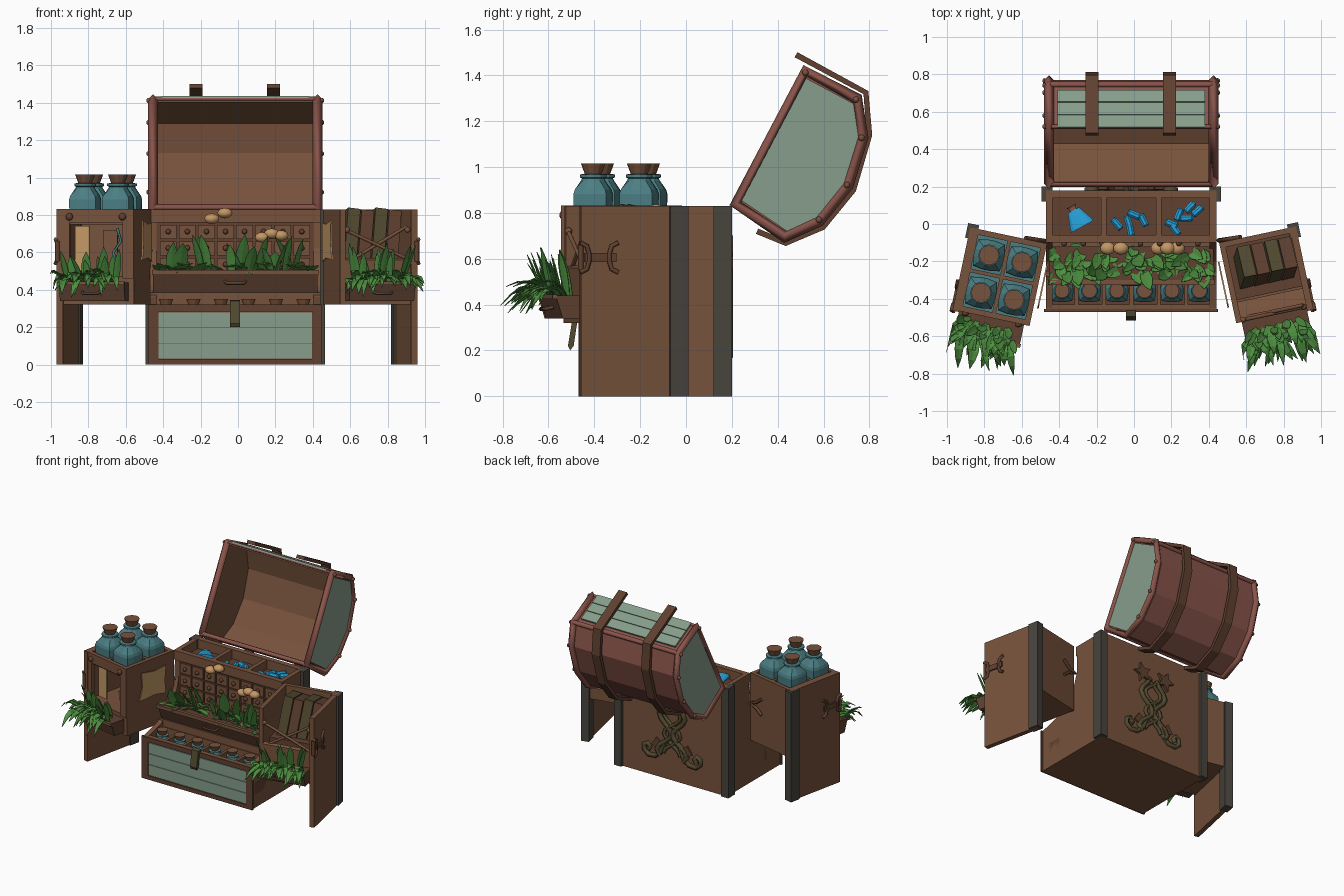
import bpy, bmesh, math, random
from mathutils import Matrix, Vector

if "Cube" in bpy.data.objects:
    bpy.data.objects.remove(bpy.data.objects["Cube"])

random.seed(4)
I = Matrix.Identity(4)
T = Matrix.Translation
CX, HW = -0.015, 0.455          # chest centre and half width


def mat(name, r, g, b):
    m = bpy.data.materials.new(name)
    m.diffuse_color = (r, g, b, 1)
    m.use_nodes = True
    m.node_tree.nodes["Principled BSDF"].inputs["Base Color"].default_value = m.diffuse_color
    return m


WOOD = mat("brown wood", 0.185, 0.085, 0.045)
TRIM = mat("dark wood", 0.115, 0.052, 0.03)
RED = mat("red leather", 0.25, 0.088, 0.068)
PALE = mat("pale green", 0.24, 0.34, 0.26)
GREY = mat("dark grey", 0.065, 0.058, 0.048)
TEAL = mat("teal glass", 0.07, 0.21, 0.23)
BLUE = mat("bright blue", 0.02, 0.36, 0.7)
LEAF = mat("leaf green", 0.075, 0.27, 0.05)
TAN = mat("tan", 0.55, 0.31, 0.13)
OLIVE = mat("olive brown", 0.085, 0.068, 0.03)


def finish(name, bm, m, M=I, solid=0):
    bm.transform(M)
    bmesh.ops.recalc_face_normals(bm, faces=bm.faces[:])
    me = bpy.data.meshes.new(name)
    bm.to_mesh(me)
    bm.free()
    for k in (m if isinstance(m, list) else [m]):
        me.materials.append(k)
    o = bpy.data.objects.new(name, me)
    bpy.context.collection.objects.link(o)
    if solid:
        s = o.modifiers.new("thickness", "SOLIDIFY")
        s.thickness, s.offset = solid, 0
    return o


def box(name, x0, x1, y0, y1, z0, z1, m, M=I):
    bm = bmesh.new()
    bmesh.ops.create_cube(bm, size=1, matrix=T(((x0 + x1) / 2, (y0 + y1) / 2, (z0 + z1) / 2))
                          @ Matrix.Diagonal((x1 - x0, y1 - y0, z1 - z0, 1)))
    return finish(name, bm, m, M)


def prism(name, pts, x0, x1, m, M=I):
    """(y, z) outline extruded along x"""
    bm = bmesh.new()
    f = bm.faces.new([bm.verts.new((x0, y, z)) for y, z in pts])
    r = bmesh.ops.extrude_face_region(bm, geom=[f])
    bmesh.ops.translate(bm, vec=(x1 - x0, 0, 0), verts=[v for v in r["geom"] if isinstance(v, bmesh.types.BMVert)])
    return finish(name, bm, m, M)


def lathe(name, prof, m, M=I, n=12, square=9):
    """turned profile; radii above 'square' become rounded squares"""
    bm = bmesh.new()
    rings = []
    for r, z in prof:
        ring = []
        for k in range(n):
            c, s = math.cos(math.tau * (k + .5) / n), math.sin(math.tau * (k + .5) / n)
            q = r / (abs(c) ** 6 + abs(s) ** 6) ** (1 / 6) if r > square else r
            ring.append(bm.verts.new((q * c, q * s, z)))
        rings.append(ring)
    for a, b in zip(rings, rings[1:]):
        for k in range(n):
            bm.faces.new((a[k], a[(k + 1) % n], b[(k + 1) % n], b[k]))
    bm.faces.new(rings[0])
    bm.faces.new(rings[-1])
    return finish(name, bm, m, M)


def tube(name, pts, r, m, M=I, cyclic=False, res=0):
    cu = bpy.data.curves.new(name, "CURVE")
    cu.dimensions = "3D"
    cu.bevel_depth, cu.bevel_resolution, cu.use_fill_caps = r, res, True
    s = cu.splines.new("POLY")
    s.points.add(len(pts) - 1)
    for p, q in zip(s.points, pts):
        p.co = (*(M @ Vector(q)), 1)
    s.use_cyclic_u = cyclic
    cu.materials.append(m)
    bpy.context.collection.objects.link(bpy.data.objects.new(name, cu))


def ball(name, c, s, m, M=I):
    bm = bmesh.new()
    bmesh.ops.create_uvsphere(bm, u_segments=10, v_segments=6, radius=1, matrix=T(c) @ Matrix.Diagonal((*s, 1)))
    finish(name, bm, m, M).data.shade_smooth()


def bottle(loc, s, M=I):
    P = M @ T(loc) @ Matrix.Scale(s, 4)
    lathe("bottle", [(.082, 0), (.084, .085), (.078, .105), (.055, .145), (.05, .155), (.06, .16), (.06, .172), (.045, .176)], TEAL, P, square=.07)
    lathe("bottle_cork", [(.036, .17), (.055, .222)], WOOD, P)


def blade(bm, b, ang, reach, rise, droop, w):
    d = Vector((math.cos(ang), math.sin(ang), 0))
    s = Vector((-d.y, d.x, 0))
    prev = None
    for t, k in zip((0, .25, .5, .75, 1), (.5, .9, 1, .7, .05)):
        c = Vector(b) + d * reach * t + Vector((0, 0, rise * t - droop * t * t))
        row = [bm.verts.new(c - s * w * k), bm.verts.new(c - Vector((0, 0, .3 * w * k))), bm.verts.new(c + s * w * k)]
        if prev:
            for i in (0, 1):
                bm.faces.new((prev[i], prev[i + 1], row[i + 1], row[i]))
        prev = row


X0, X1 = CX - HW, CX + HW
# chest body: curved side panels, back, floor, corner posts
side = [(.17, 0), (.17, .83), (-.085, .83), (-.09, .62), (-.13, .5), (-.2, .42), (-.3, .36), (-.45, .32), (-.45, 0)]
prism("body_side_left", side, X0, X0 + .035, WOOD)
prism("body_side_right", side, X1 - .035, X1, WOOD)
box("body_back", X0, X1, .14, .18, 0, .83, WOOD)
box("body_floor", X0, X1, -.45, .17, 0, .03, WOOD)
for x in (X0 - .025, X1 - .035):
    box("back_post", x, x + .06, .12, .2, 0, .83, GREY)

# cabinet with rows of little drawers
box("cabinet_block", X0 + .03, X1 - .03, -.085, .15, .3, .76, TRIM)
box("cabinet_top_rail", X0, X1, -.1, -.06, .76, .83, WOOD)
for r in range(3):
    for c in range(8):
        x, z = X0 + .052 + c * .102, .495 + r * .088
        box("small_drawer", x, x + .09, -.098, -.08, z, z + .076, WOOD)
        ball("drawer_knob", (x + .045, -.105, z + .04), (.015,) * 3, TRIM)

# top tray with dividers, flask and capsules
for i in range(4):
    x = X0 + i * (2 * HW - .03) / 3
    box("tray_divider", x, x + .03, -.08, .16, .75, .828, WOOD)
P = T((-.3, .03, .79)) @ Matrix.Rotation(.5, 4, 'Z') @ Matrix.Rotation(-1.57, 4, 'X') @ Matrix.Diagonal((1, .4, 1, 1))
lathe("blue_flask", [(.07, -.05), (.065, -.03), (.035, .05)], BLUE, P)
lathe("flask_stopper", [(.02, .05), (.02, .065), (.03, .075)], RED, P)
caps = [(-.09, .0), (-.03, .01), (.0, .05), (.05, .02), (-.02, -.03), (.2, 0), (.24, .05), (.3, .09), (.34, .07), (.22, -.03), (.28, .03)]
for x, y in caps:
    lathe("blue_capsule", [(.013, -.035), (.02, -.028), (.02, .028), (.013, .035)], BLUE,
          T((x, y, .785)) @ Matrix.Rotation(random.uniform(0, 3), 4, 'Z') @ Matrix.Rotation(1.57, 4, 'X'), 8)

# lower drawer with slatted front, dividers and bottles
box("drawer_front", X0, X1, -.458, -.43, 0, .32, WOOD)
for a in ((X0, X0 + .035, 0, .32), (X1 - .035, X1, 0, .32), (X0, X1, 0, .03), (X0, X1, .285, .32)):
    box("drawer_frame", a[0] - .01, a[1] + .01, -.47, -.455, a[2], a[3], TRIM)
for i in range(3):
    box("drawer_slat", X0 + .03, X1 - .03, -.466, -.457, .033 + i * .083, .113 + i * .083, PALE)
box("drawer_back_wall", X0, X1, -.285, -.265, .03, .33, WOOD)
box("shelf", X0, X1, -.28, -.08, .3, .385, WOOD)
box("drawer_inner_base", X0, X1, -.44, -.27, .1, .19, TRIM)
for i in range(7):
    x = X0 + .015 + i * .147
    box("drawer_divider", x - .01, x + .01, -.44, -.27, .1, .315, WOOD)
for i in range(6):
    bottle((-.385 + i * .147, -.357, .19), .72)
prism("latch", [(-.46, .345), (-.495, .34), (-.515, .22), (-.505, .2), (-.49, .22), (-.475, .32), (-.46, .325)], -.043, .012, OLIVE)

# main planter, plants and mushrooms
prism("planter", [(-.12, .385), (-.27, .385), (-.315, .5), (-.12, .5)], X0 + .015, X1 - .015, TRIM)
box("planter_rim", X0 + .01, X1 - .01, -.325, -.3, .48, .505, WOOD)
tube("planter_handle", [(-.07, -.295, .445), (-.06, -.325, .435), (.03, -.325, .435), (.04, -.295, .445)], .009, TRIM)
bm = bmesh.new()
for i in range(100):
    tall = i % 6 == 0
    blade(bm, (random.uniform(-.4, .37), random.uniform(-.26, -.12), .48), -1.57 + random.uniform(-1.3, 1.3),
          random.uniform(.05, .12), random.uniform(.17, .27) if tall else random.uniform(.05, .12), .05, random.uniform(.022, .038))
for v in bm.verts:
    v.co.x = max(-.455, min(.43, v.co.x))
finish("planter_leaves", bm, LEAF, solid=.003)
for x, z in ((-.14, .78), (-.07, .81), (.13, .68), (.18, .7), (.23, .69)):
    ball("mushroom_cap", (x, -.13, z), (.042, .035, .028), TAN)

# open lid: hollow faceted shell with rim, end panels, slats and straps
lid = [(.215, .84), (.52, 1.42), (.745, 1.30), (.77, 1.13), (.705, .92), (.58, .765), (.43, .695)]
bm = bmesh.new()
ends = [[bm.verts.new((x, y, z)) for y, z in lid] for x in (X0 + .015, X1 - .015)]
for e in ends:
    bm.faces.new(e)
for k in range(1, 7):
    j = (k + 1) % 7
    bm.faces.new((ends[0][k], ends[0][j], ends[1][j], ends[1][k]))
s = finish("lid_shell", bm, [RED, WOOD]).modifiers.new("thickness", "SOLIDIFY")
s.thickness, s.offset, s.material_offset = .025, -1, 1
cy, cz = sum(p[0] for p in lid) / 7, sum(p[1] for p in lid) / 7
inner = [(cy + (y - cy) * .92, cz + (z - cz) * .92) for y, z in lid]
for x, sg in ((X0 + .015, -1), (X1 - .015, 1)):
    prism("lid_end_panel", inner, x, x + sg * .008, PALE)
    tube("lid_end_frame", [(x, y, z) for y, z in lid], .026, RED, cyclic=True)
    for y, z in lid[1:6]:
        ball("lid_stud", (x + sg * .022, y + (cy - y) * .02, z + (cz - z) * .02), (.014,) * 3, WOOD)
for (y, z), r in zip(lid[:3], (.018, .012, .02)):
    tube("lid_long_rim", [(X0 + .015, y, z), (X1 - .015, y, z)], r, RED)
d = Vector((0, .225, -.12)).normalized()
F = Matrix(((1, 0, 0, 0), (0, d.y, -d.z, .52), (0, d.z, d.y, 1.42), (0, 0, 0, 1)))
for i in range(3):
    box("lid_slat", X0 + .06, X1 - .06, -.008 + i * .076, .064 + i * .076, -.005, .014, PALE, F)
path = [(.48, 1.49), (.785, 1.325), (.8, 1.14), (.73, .9), (.598, .738), (.435, .668), (.31, .72)]
for x in (-.225, .19):
    bm = bmesh.new()
    rows = [[bm.verts.new((x + e, y, z)) for e in (-.034, .034)] for y, z in path]
    for a, b in zip(rows, rows[1:]):
        bm.faces.new((a[0], a[1], b[1], b[0]))
    finish("lid_strap", bm, TRIM, solid=.025)

# vine ornament on the back, mirrored
for sg in (1, -1):
    B = T((CX, .183, 0)) @ Matrix.Diagonal((sg, 1, 1, 1))
    tube("vine_stem", [(.06 + .07 * math.sin(k * .9 + .6) * (1 - k / 24), .004, .17 + k * .04) for k in range(12)], .018, OLIVE, B, res=1)
    tube("vine_strand", [(.07 * math.cos(k * .75), .004, .2 + .035 * k) for k in range(12)], .013, OLIVE, B, res=1)
    tube("vine_curl", [(.06, 0, .28), (.09, 0, .2), (.14, 0, .155), (.2, 0, .15), (.235, 0, .18), (.235, 0, .22),
                       (.205, 0, .235), (.185, 0, .21), (.2, 0, .19)], .018, OLIVE, B, res=1)
    prism("vine_leaf", [(.1, .2), (.17, .24), (.13, .3), (.08, .26)], 0, .012, TRIM, B @ Matrix.Rotation(math.radians(-90), 4, 'Z') @ Matrix.Diagonal((-1, 1, 1, 1)))
    bm = bmesh.new()
    bm.faces.new([bm.verts.new((.1 + r * math.cos(a), .012, .63 + r * math.sin(a)))
                  for a, r in [(math.tau * k / 10, (.075, .035)[k % 2]) for k in range(10)]])
    finish("vine_flower", bm, TRIM, B, solid=.02)

# two swung-out wings in a local frame: u outward, v to the back
WINGS = {"left": T((-.465, -.105, 0)) @ Matrix.Rotation(math.radians(-12), 4, 'Z') @ Matrix.Diagonal((-1, 1, 1, 1)),
         "right": T((.455, -.1, 0)) @ Matrix.Rotation(math.radians(12), 4, 'Z')}
for nm, M in WINGS.items():
    box(nm + "_wing_back", 0, .4, -.03, 0, .32, .83, WOOD, M)
    box(nm + "_wing_inner_wall", 0, .03, -.44, 0, .32, .83, WOOD, M)
    box(nm + "_wing_floor", 0, .4, -.44, 0, .32, .47, WOOD, M)
    box(nm + "_wing_outer_panel", .385, .42, -.455, 0, 0, .83, WOOD, M)
    box(nm + "_wing_post", .375, .435, -.06, .02, 0, .83, GREY, M)
    prism(nm + "_wing_planter", [(-.44, .34), (-.53, .34), (-.56, .44), (-.44, .44)], .03, .385, TRIM, M)
    box(nm + "_wing_planter_rim", .025, .39, -.575, -.555, .425, .445, WOOD, M)
    tube(nm + "_wing_handle", [(.16, -.54, .39), (.17, -.58, .38), (.25, -.58, .38), (.26, -.54, .39)], .008, TRIM, M)
    bm = bmesh.new()
    for i in range(48):
        u, tall = random.uniform(.06, .36), i % 4 == 0
        blade(bm, (u, random.uniform(-.55, -.47), .43), -1.57 + (u - .21) * 3 + random.uniform(-.6, .6),
              random.uniform(.03, .09) if tall else random.uniform(.1, .22), random.uniform(.17, .26) if tall else random.uniform(.16, .24),
              .04 if tall else random.uniform(.15, .25), random.uniform(.017, .028))
    for v in bm.verts:
        v.co.x = max(-.0, min(.405, v.co.x))
    finish(nm + "_wing_leaves", bm, LEAF, M, solid=.003)
    for v in (-.46, -.29):          # scrolled hinge plate on the outer panel
        e = 1 if v < -.4 else -1
        tube("hinge_scroll", [(.424, v, .67), (.424, v + e * .03, .655), (.424, v + e * .04, .62), (.424, v + e * .04, .59),
                              (.424, v + e * .03, .555), (.424, v, .54)], .011, TRIM, M, res=1)
    box("hinge_bar", .418, .43, -.44, -.3, .585, .625, TRIM, M)
    tube("hinge_pin", [(.415, -.455, .55), (.415, -.455, .66)], .014, TRIM, M, res=1)
    tube("back_hinge", [(.12, .005, .67), (.07, .008, .63), (.0, .012, .61), (.07, .008, .59), (.12, .005, .55)], .012, TRIM, M, res=1)
    prism("hide_patch", [(-.1, .76), (-.2, .75), (-.33, .77), (-.32, .66), (-.35, .56), (-.2, .57), (-.1, .55), (-.11, .65)], -.028, -.02, TAN, M)

# left wing: top tray with four bottles, framed opening with scrolls
M = WINGS["left"]
box("bottle_tray", .0, .4, -.44, 0, .75, .8, WOOD, M)
box("tray_lining", .03, .37, -.42, -.03, .8, .808, TEAL, M)
for a in ((0, .4, -.45, -.42), (0, .4, -.03, 0), (0, .03, -.45, 0), (.37, .42, -.45, 0), (.19, .21, -.44, 0), (0, .4, -.235, -.215)):
    box("tray_frame", *a, .76, .832, WOOD, M)
box("opening_post_inner", 0, .06, -.45, -.42, .46, .76, WOOD, M)
box("opening_post_outer", .35, .4, -.45, -.42, .46, .76, WOOD, M)
for u in (.06, .35):
    ball("tray_stud", (u, -.455, .79), (.02, .015, .02), TRIM, M)
for u in (.11, .29):
    for v in (-.125, -.33):
        bottle((u, v, .8), .97, M)
box("hanging_parchment", .25, .33, -.4, -.39, .5, .74, TAN, M)
box("rolled_cloth", .12, .2, -.3, -.28, .48, .72, WOOD, M)
tube("dried_twig", [(.1, -.4, .5), (.12, -.4, .6), (.08, -.4, .66), (.1, -.4, .73)], .008, TEAL, M)

# right wing: open top with scrolls, crossed rods and a curved lip
M = WINGS["right"]
box("scroll_stand", .03, .39, -.32, -.03, .46, .56, TRIM, M)
lip = [(-.44, .46), (-.44, .56), (-.42, .57), (-.38, .53), (-.33, .51), (-.33, .46)]
prism("curved_lip", lip, .02, .39, WOOD, M)
for k in range(4):
    R = M @ T((.09 + k * .075, -.2, .53)) @ Matrix.Rotation(.12, 4, 'Y') @ Matrix.Rotation(-.2, 4, 'X')
    box("scroll_book", -.034, .034, -.07, .1, 0, .3 - .01 * (k % 2), (OLIVE, TRIM)[k % 2], R)
tube("crossed_rod", [(.03, -.43, .72), (.38, -.43, .56)], .01, WOOD, M, res=1)
tube("crossed_rod", [(.05, -.42, .55), (.37, -.42, .74)], .01, WOOD, M, res=1)
for u in (.04, .37):
    ball("rod_knob", (u, -.43, .72), (.016,) * 3, WOOD, M)
